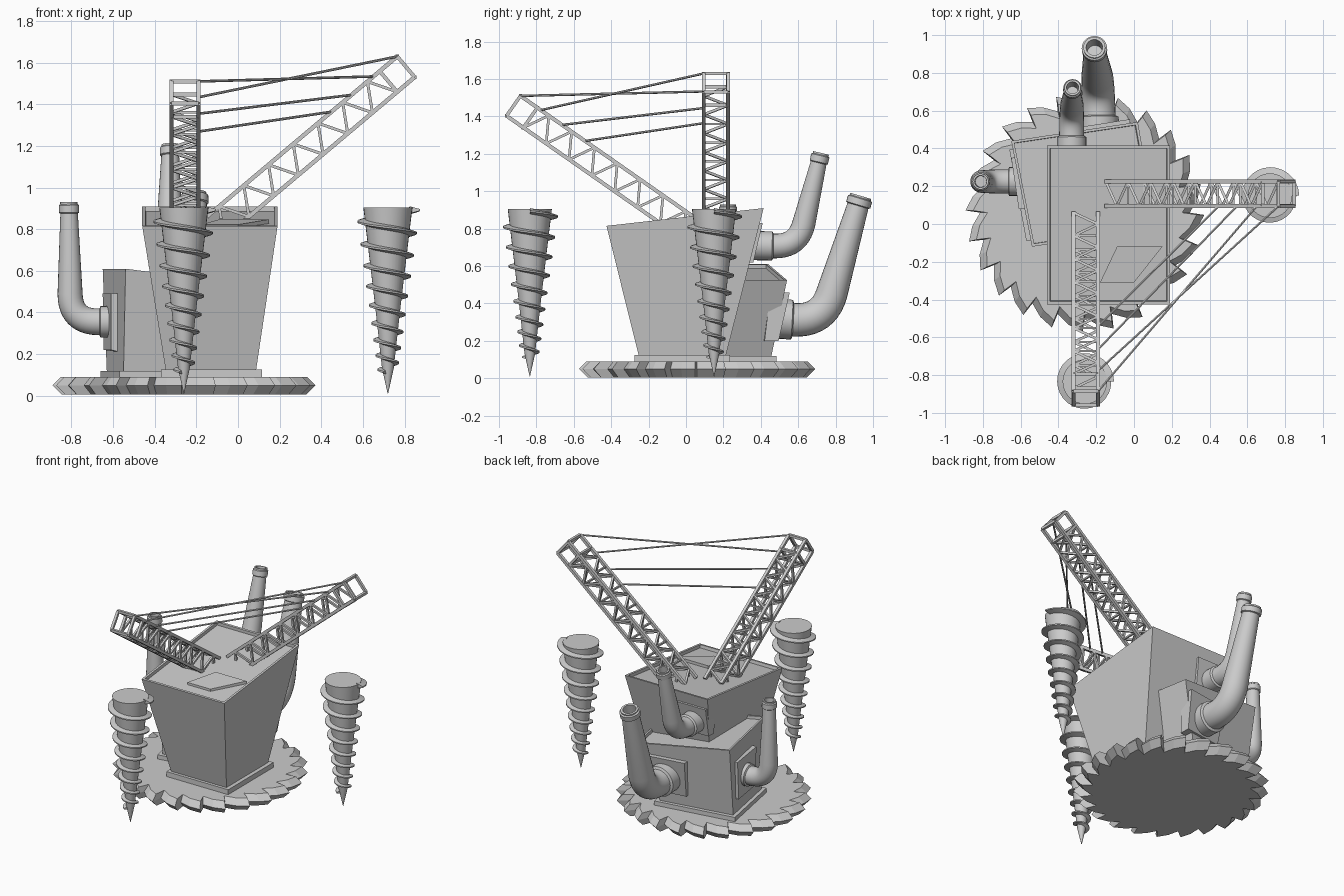
import bpy, bmesh, math
from mathutils import Vector as V

if "Cube" in bpy.data.objects:
    bpy.data.objects.remove(bpy.data.objects["Cube"])


def finish(name, bm, smooth=False):
    bmesh.ops.recalc_face_normals(bm, faces=bm.faces)
    me = bpy.data.meshes.new(name)
    bm.to_mesh(me)
    bm.free()
    ob = bpy.data.objects.new(name, me)
    bpy.context.collection.objects.link(ob)
    if smooth:
        bpy.ops.object.select_all(action='DESELECT')
        ob.select_set(True)
        bpy.context.view_layer.objects.active = ob
        bpy.ops.object.shade_smooth_by_angle(angle=math.radians(35))
    return ob


def loft(bm, rings, cap_start=True, cap_end=True):
    """Skin a list of closed rings of points."""
    vs = [[bm.verts.new(p) for p in r] for r in rings]
    n = len(vs[0])
    for a, b in zip(vs, vs[1:]):
        for i in range(n):
            j = (i + 1) % n
            bm.faces.new((a[i], a[j], b[j], b[i]))
    if cap_start:
        bm.faces.new(vs[0][::-1])
    return bm.faces.new(vs[-1]) if cap_end else None


def beam(bm, p, q, w, sides=4):
    p, q = V(p), V(q)
    t = (q - p).normalized()
    a = t.cross(V((0, 0, 1)) if abs(t.z) < .95 else V((1, 0, 0))).normalized()
    b = t.cross(a)
    ang = [math.pi / sides + i * math.tau / sides for i in range(sides)]
    off = [(a * math.cos(k) + b * math.sin(k)) * w * .707 for k in ang]
    loft(bm, [[p + o for o in off], [q + o for o in off]])


def tapered_block(name, bottom, top, rim=0.0):
    bm = bmesh.new()
    f = loft(bm, [bottom, top])
    bmesh.ops.recalc_face_normals(bm, faces=bm.faces)
    if rim:
        bmesh.ops.inset_region(bm, faces=[f], thickness=rim)
        bmesh.ops.inset_region(bm, faces=[f], thickness=.002, depth=-rim)
    return finish(name, bm)


# toothed saw base
CX, CY, TEETH = -.26, .06, 24
outline = []
for i in range(TEETH):
    a = i * math.tau / TEETH
    s = math.tau / TEETH
    outline += [(a, .555), (a + s * .45, .60), (a + s * .93, .632)]


def saw_ring(z, shrink):
    return [(CX + (r - shrink) * math.cos(a), CY + (r - shrink) * math.sin(a), z) for a, r in outline]


bm = bmesh.new()
loft(bm, [saw_ring(.005, .045), saw_ring(.05, 0), saw_ring(.09, .04)])
finish("saw_base", bm)

# main tower and its plinth
tapered_block("main_tower",
              [(-.345, -.25, .11), (.085, -.25, .11), (.085, .21, .11), (-.345, .21, .11)],
              [(-.46, -.425, .815), (.19, -.425, .815), (.19, .415, .91), (-.46, .415, .91)], .022)
rect = [(-.37, -.275), (.115, -.275), (.115, .235), (-.37, .235)]
tapered_block("main_plinth", [(x, y, .08) for x, y in rect], [(x, y, .125) for x, y in rect])

# lower rear building, turned ten degrees
tapered_block("rear_building",
              [(-.55, -.06, .11), (-.06, .02, .11), (-.12, .455, .11), (-.63, .37, .11)],
              [(-.54, -.12, .61), (.12, -.02, .525), (.02, .54, .525), (-.65, .44, .61)], .02)
rect = [(-.57, -.09), (-.02, .0), (-.09, .485), (-.66, .395)]
tapered_block("rear_plinth", [(x, y, .08) for x, y in rect], [(x, y, .12) for x, y in rect])

# roof hatch
hatch = [(-.18, -.31), (.0, -.31), (.15, -.12), (-.09, -.12)]
tapered_block("roof_hatch", [(x, y, .79) for x, y in hatch],
              [(x, y, .822 + .025 * (y > -.2)) for x, y in hatch])

# mounting plates behind the pipes
for name, bottom, top in (
    ("side_plate", [(-.57, .10, .21), (-.57, .34, .21), (-.57, .36, .49), (-.57, .08, .49)],
                   [(-.61, .10, .22), (-.645, .33, .22), (-.65, .35, .49), (-.61, .08, .49)]),
    ("lower_back_plate", [(-.32, .40, .2), (-.04, .42, .2), (-.02, .45, .46), (-.34, .43, .46)],
                         [(-.32, .455, .2), (-.04, .495, .2), (-.02, .555, .46), (-.34, .505, .46)]),
    ("upper_back_plate", [(-.43, .3, .62), (-.22, .3, .62), (-.2, .3, .83), (-.44, .3, .83)],
                         [(-.43, .36, .62), (-.22, .36, .62), (-.2, .41, .83), (-.44, .41, .83)]),
):
    tapered_block(name, bottom, top)


# bent exhaust pipes
def pipe(name, base, corner, tip, bend, r0, r1, sides=24):
    p, c, q = V(base), V(corner), V(tip)
    d0, d1 = (c - p).normalized(), (q - c).normalized()
    side = d0.cross(V((0, 0, 1))).normalized()
    a, b = c - d0 * bend, c + d1 * bend
    flange = (a - p).length
    rings = []

    def ring(pt, t, r):
        up = side.cross(t)
        rings.append([pt + (side * math.cos(k * math.tau / sides) + up * math.sin(k * math.tau / sides)) * r
                      for k in range(sides)])

    ring(p, d0, r0 * 1.18)
    ring(p + d0 * flange * .9, d0, r0 * 1.18)
    ring(p + d0 * flange * .95, d0, r0)
    for i in range(11):
        u = i / 10
        pt = a * (1 - u) ** 2 + c * 2 * u * (1 - u) + b * u * u
        ring(pt, (d0 * (1 - u) + d1 * u).normalized(), r0 * (1 - .06 * u))
    # collar at the mouth, then the hollow inside
    for back, r in ((.055, r1), (.05, 1.16 * r1), (.015, 1.16 * r1), (.01, r1), (0, r1), (0, r1 * .75), (.1, r1 * .7)):
        ring(q - d1 * back, d1, r)
    bm = bmesh.new()
    loft(bm, rings)
    finish(name, bm, True)


pipe("side_pipe", (-.58, .225, .355), (-.805, .225, .355), (-.812, .225, .93), .135, .064, .042)
pipe("lower_back_pipe", (-.185, .44, .32), (-.19, .735, .305), (-.21, .935, .975), .155, .09, .058)
pipe("upper_back_pipe", (-.33, .33, .71), (-.33, .6, .705), (-.325, .722, 1.205), .125, .066, .043)


# lattice crane booms
def boom(name, start, end, side):
    """start/end run along the upper edge, side points across the boom."""
    p, q, s = V(start), V(end), V(side)
    t = (q - p).normalized()
    n = t.cross(s).normalized()
    if n.z > 0:
        n = -n
    w, L = .13, (q - p).length
    corner = [p, p + s * w, p + s * w + n * w, p + n * w]
    bm = bmesh.new()
    N = 14
    tail = .11
    step = (L - tail) / N
    first = [0, 0, 2, 2]
    for i in range(4):
        a, b = corner[i], corner[(i + 1) % 4]
        cut = .12 if i > 1 else 0
        beam(bm, a + t * cut, a + t * L, .02)
        for k in range(2 if i == 2 else 0, N):
            x, y = (a, b) if (k + i // 2) % 2 else (b, a)
            beam(bm, x + t * step * k, y + t * step * (k + 1), .014)
        for d in (L - tail, L):
            beam(bm, a + t * d, b + t * d, .018)
        if i % 2 == 0:
            for k in range(2, N, 2):
                beam(bm, a + t * step * k, b + t * step * k, .012)
    finish(name, bm)


A0, A1 = V((-.15, .095, .86)), V((.765, .095, 1.63))
B0, B1 = V((-.19, .06, .85)), V((-.19, -.885, 1.51))
boom("right_boom", A0, A1, (0, 1, 0))
boom("front_boom", B0, B1, (-1, 0, 0))

# cables strung between the booms
bm = bmesh.new()
for u, v in ((.875, 1), (1, .885), (.76, .765), (.655, .635)):
    beam(bm, A0.lerp(A1, u), B0.lerp(B1, v), .009, 6)
finish("boom_cables", bm)


# screw drills
def drill(name, x, y):
    bm = bmesh.new()
    prof = [(0.118, .905), (.06, .42), (.028, .13), (.001, .01)]
    loft(bm, [[(x + r * math.cos(k * math.tau / 32), y + r * math.sin(k * math.tau / 32), z)
               for k in range(32)] for r, z in prof])
    finish(name + "_core", bm, True)

    def core(z):
        for (ra, za), (rb, zb) in zip(prof, prof[1:]):
            if z >= zb:
                return rb + (ra - rb) * (z - zb) / (za - zb)
        return 0

    bm = bmesh.new()
    turns, per = 8.7, 28
    total = int(turns * per)
    rings = []
    for i in range(total + 1):
        u = i / total
        a = i * math.tau / per
        z = .893 - 1.0 * u + .22 * u * u
        r = core(z)
        e = .038 - .016 * u
        h = .017 - .006 * u
        sec = [(r - .012, z + h), (r + e, z + .004), (r + e, z - .004), (r - .012, z - h)]
        rings.append([(x + max(q, 0.002) * math.cos(a), y + max(q, 0.002) * math.sin(a), w) for q, w in sec])
    loft(bm, rings)
    finish(name + "_flight", bm, True)


drill("front_drill", -.26, -.835)
drill("right_drill", .72, .15)
